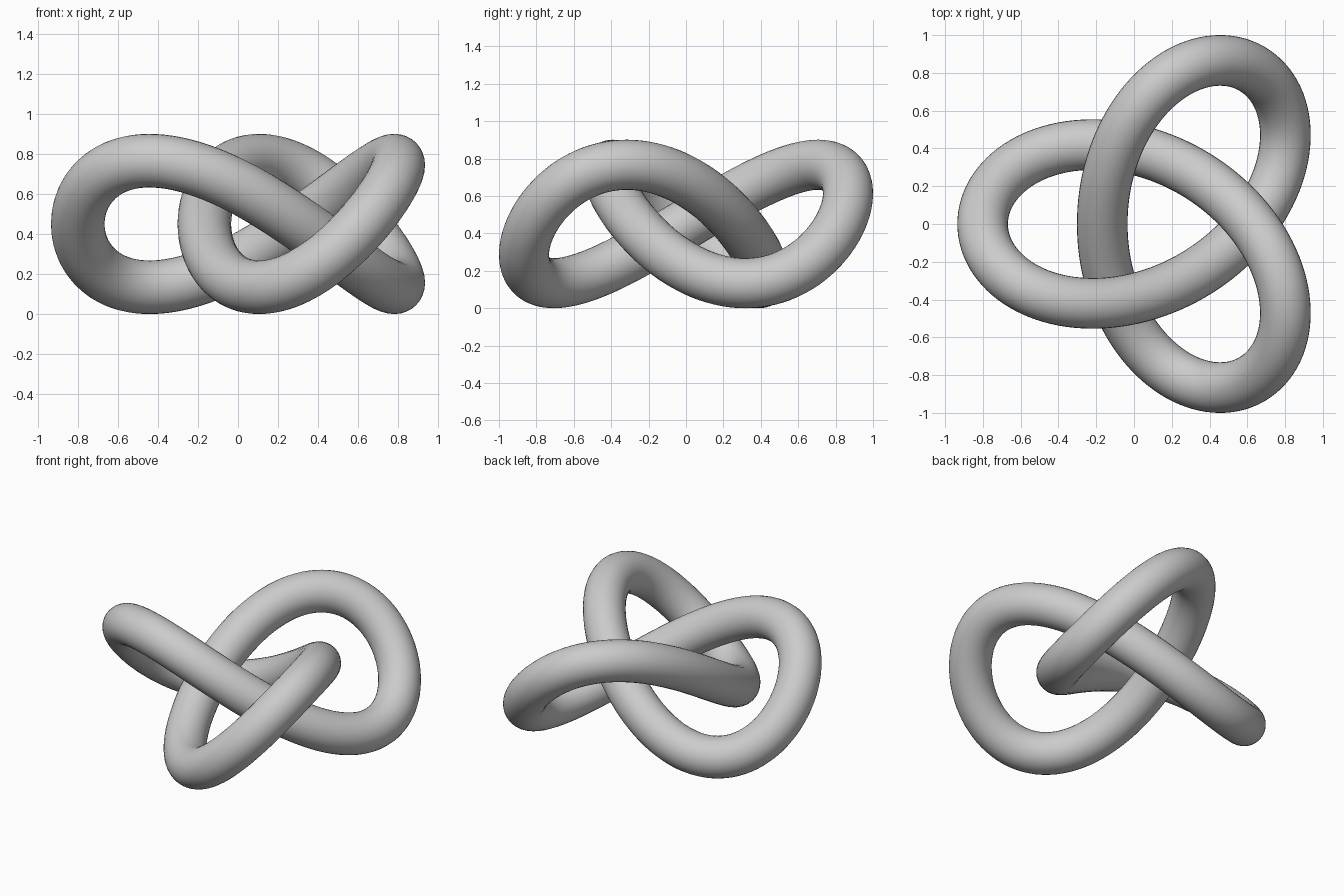
import bpy, math
from mathutils import Vector

if "Cube" in bpy.data.objects:
    bpy.data.objects.remove(bpy.data.objects["Cube"])

SCALE = 0.3166      # size of the knot path
RADIUS = 0.134      # thickness of the tube
STEPS, SIDES = 240, 32


def path(t):
    """Centre line of the three-lobed knot."""
    return Vector((SCALE * (0.469 - math.cos(t) - 2 * math.cos(2 * t)),
                   SCALE * (2 * math.sin(2 * t) - math.sin(t)),
                   SCALE + RADIUS - SCALE * math.sin(3 * t)))


# Sweep a round section along the closed path
verts, faces = [], []
for i in range(STEPS):
    t = math.tau * i / STEPS
    tangent = (path(t + 0.001) - path(t - 0.001)).normalized()
    side = tangent.cross(Vector((0, 0, 1))).normalized()
    up = side.cross(tangent)
    for j in range(SIDES):
        a = math.tau * j / SIDES
        verts.append(path(t) + RADIUS * (math.cos(a) * side + math.sin(a) * up))
        n, k = (i + 1) % STEPS, (j + 1) % SIDES
        faces.append((i * SIDES + j, i * SIDES + k, n * SIDES + k, n * SIDES + j))

mesh = bpy.data.meshes.new("knot_tube")
mesh.from_pydata(verts, [], faces)
mesh.update()

# Plain grey finish
grey = bpy.data.materials.new("light_grey")
grey.diffuse_color = (0.6, 0.6, 0.6, 1)
grey.use_nodes = True
grey.node_tree.nodes["Principled BSDF"].inputs["Base Color"].default_value = grey.diffuse_color
mesh.materials.append(grey)

knot = bpy.data.objects.new("knot_tube", mesh)
bpy.context.collection.objects.link(knot)

# Consistent outward normals and smooth shading
import bmesh
bm = bmesh.new()
bm.from_mesh(mesh)
bmesh.ops.recalc_face_normals(bm, faces=bm.faces)
for f in bm.faces:
    f.smooth = True
bm.to_mesh(mesh)
bm.free()
